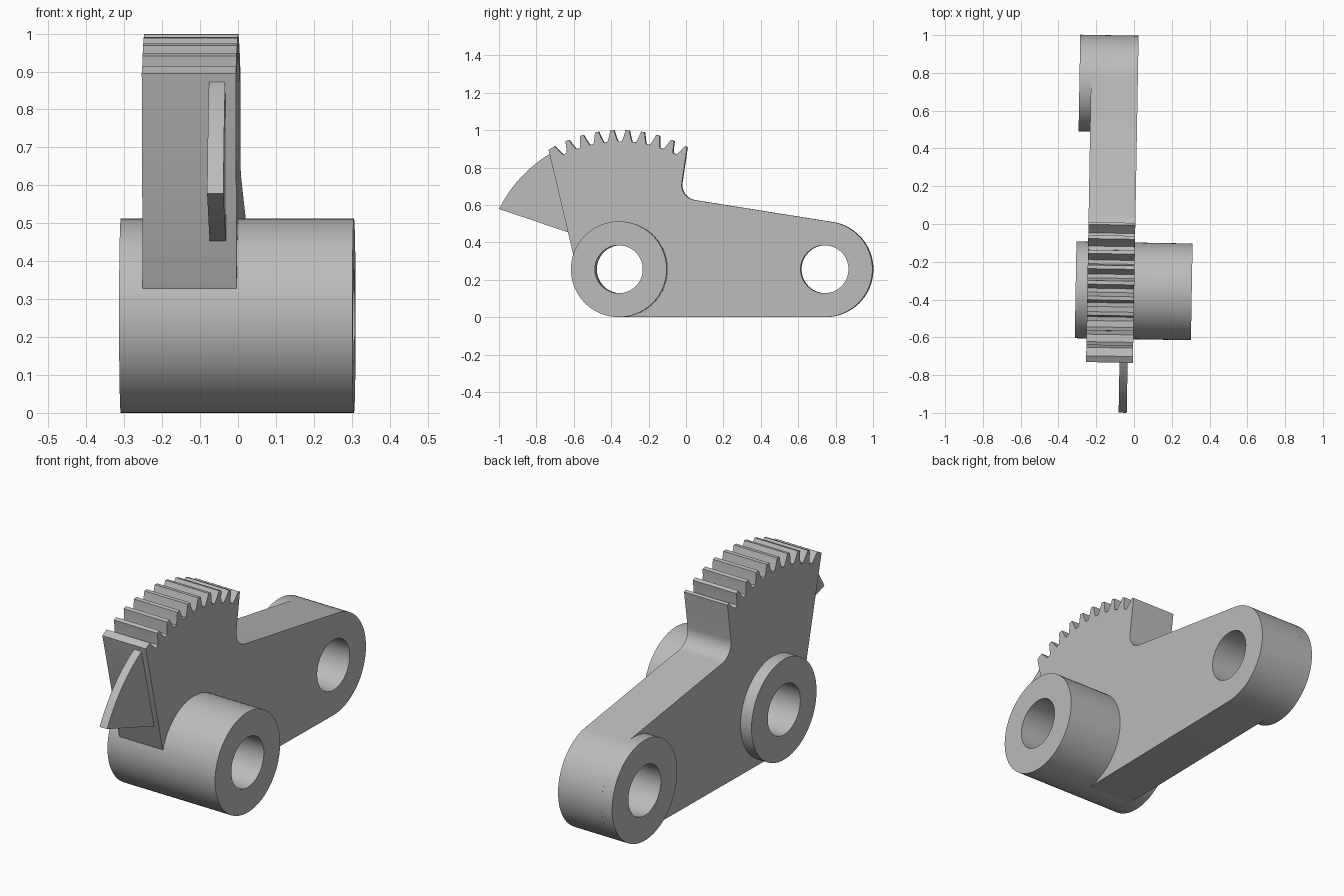
import bpy, bmesh
from math import sin, cos, radians, pi
from mathutils import Matrix

if "Cube" in bpy.data.objects:
    bpy.data.objects.remove(bpy.data.objects["Cube"])

TILT = Matrix.Rotation(radians(-1), 4, 'Z')       # whole part sits slightly turned
HUB, BOSS = (-0.354, 0.256), (0.741, 0.256)       # bore centres (y, z)
R, BORE = 0.256, 0.128

steel = bpy.data.materials.new("grey_metal")
steel.diffuse_color = (0.5, 0.5, 0.5, 1)
steel.use_nodes = True
steel.node_tree.nodes["Principled BSDF"].inputs["Base Color"].default_value = steel.diffuse_color


def polar(c, r, deg):
    """Point around c, angle measured from +y towards +z."""
    return (c[0] + r * cos(radians(deg)), c[1] + r * sin(radians(deg)))


def arc(c, r, a0, a1, n):
    return [polar(c, r, a0 + (a1 - a0) * i / n) for i in range(n + 1)]


def circle(c, r, n=72):
    return arc(c, r, 0, 360, n)[:-1]


def slab(name, loops, x0, x1):
    """Extrude closed (y, z) loops, inner loops being holes, from x0 to x1."""
    cu = bpy.data.curves.new(name, 'CURVE')
    cu.dimensions, cu.fill_mode, cu.extrude = '2D', 'BOTH', (x1 - x0) / 2
    for loop in loops:
        sp = cu.splines.new('POLY')
        sp.points.add(len(loop) - 1)
        for p, (y, z) in zip(sp.points, loop):
            p.co = (y, z, 0, 1)
        sp.use_cyclic_u = True
    ob = bpy.data.objects.new(name, cu)
    bpy.context.collection.objects.link(ob)
    bpy.ops.object.select_all(action='DESELECT')
    ob.select_set(True)
    bpy.context.view_layer.objects.active = ob
    bpy.ops.object.convert(target='MESH')
    ob = bpy.context.object
    # profile plane (X, Y) becomes (y, z); thickness becomes x
    axes = Matrix(((0, 0, 1, (x0 + x1) / 2), (1, 0, 0, 0), (0, 1, 0, 0), (0, 0, 0, 1)))
    bm = bmesh.new()
    bm.from_mesh(ob.data)
    bmesh.ops.transform(bm, matrix=TILT @ axes, verts=bm.verts)
    bmesh.ops.remove_doubles(bm, verts=bm.verts, dist=1e-5)
    bmesh.ops.recalc_face_normals(bm, faces=bm.faces)
    bm.to_mesh(ob.data)
    bm.free()
    ob.data.materials.clear()
    ob.data.materials.append(steel)
    bpy.ops.object.shade_smooth_by_angle(angle=radians(25))
    return ob


# Lever plate outline: bottom, rounded end, sloping top, fillet, teeth, back edge
plate = [(HUB[0], 0.001)]
plate += arc(BOSS, R, -90, 80.7, 40)
plate += arc((0.058, 0.706), 0.081, 261, 172, 12)[::1]
tip, root, pitch = 0.744, 0.684, 6.36
for i in range(10):
    a = 90 - 4.5 * pitch + i * pitch
    first, last = i == 0, i == 9
    if not first:
        plate += [polar(HUB, root, a - 2.3), polar(HUB, 0.712, a - 1.45)]
    plate += [polar(HUB, tip, a - (0.3 if first else 0.75)),
              polar(HUB, tip, a + (2.2 if last else 0.75))]
    if not last:
        plate += [polar(HUB, 0.712, a + 1.45), polar(HUB, root, a + 2.3)]
plate += [(-0.603, 0.335)]
plate += arc(HUB, 0.25, 165, 260, 16)
slab("lever_plate", [plate, circle(HUB, 0.19), circle(BOSS, BORE)], -0.241, 0.007)

# Pivot hub and end boss with through bores
slab("pivot_hub", [circle(HUB, R), circle(HUB, BORE)], -0.303, 0.312)
slab("end_boss", [circle(BOSS, R), circle(BOSS, BORE)], -0.302, -0.241)

# Thin curved fin on the back edge of the toothed sector
fin = arc(HUB, 0.722, 153.5, 120.5, 20) + [(-0.60, 0.45), (-0.62, 0.45)]
slab("side_fin", [fin], -0.064, -0.021)
